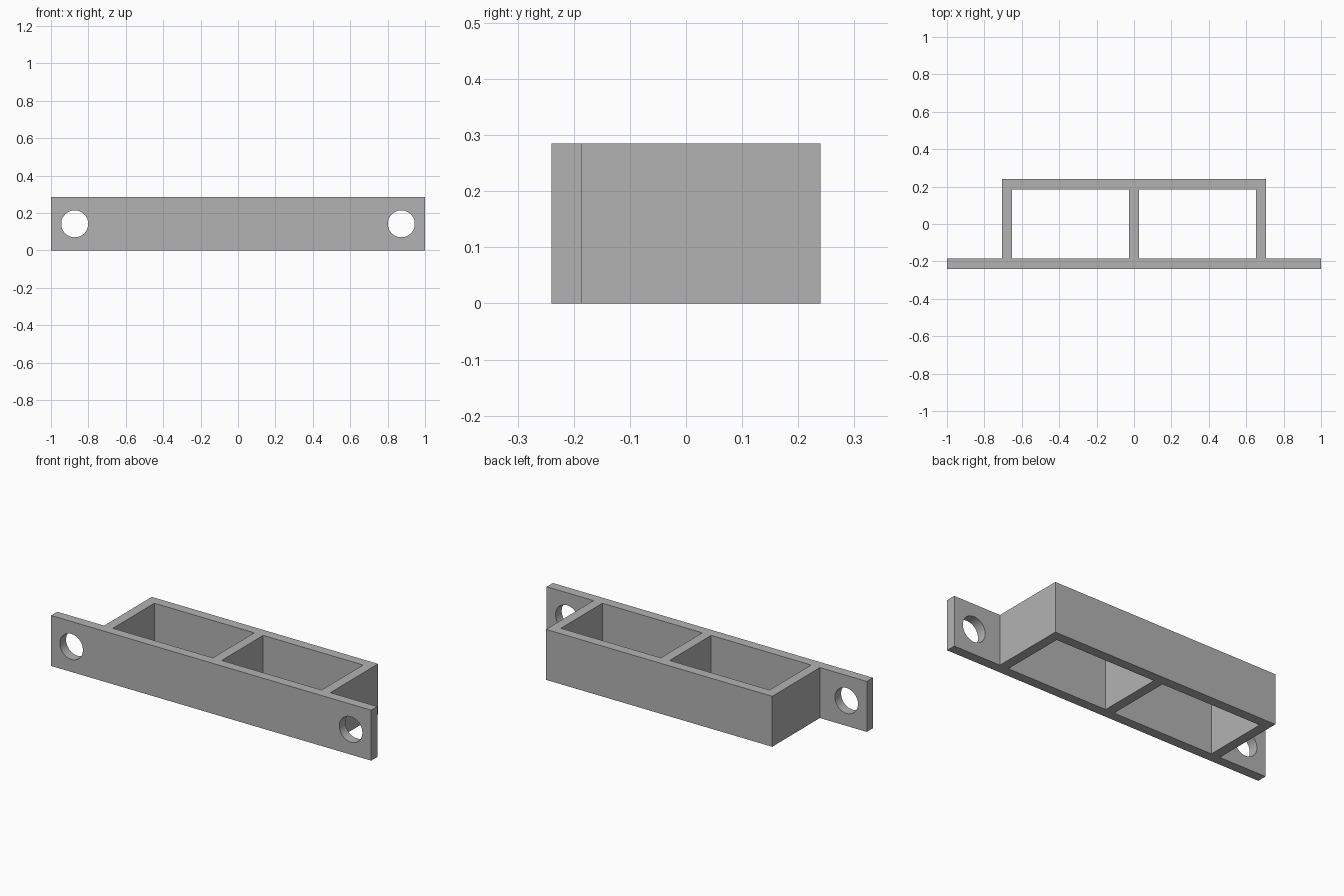
import bpy
import bmesh
import math
from mathutils import Matrix, Vector

cube = bpy.data.objects.get("Cube")
if cube:
    bpy.data.objects.remove(cube, do_unlink=True)

HEIGHT = 0.285
DEPTH = 0.24           # half depth
WALL = 0.055
BOX = 0.707            # half width of the box
HOLE_X, HOLE_R = 0.873, 0.072

grey = bpy.data.materials.new("plain grey")
grey.use_nodes = True
colour = (0.45, 0.45, 0.45, 1)
grey.diffuse_color = colour
grey.node_tree.nodes["Principled BSDF"].inputs["Base Color"].default_value = colour


def add_object(name, bm):
    bmesh.ops.recalc_face_normals(bm, faces=bm.faces)
    mesh = bpy.data.meshes.new(name)
    bm.to_mesh(mesh)
    bm.free()
    mesh.materials.append(grey)
    obj = bpy.data.objects.new(name, mesh)
    bpy.context.collection.objects.link(obj)
    return obj


def cut(target, cutter):
    cutter.hide_render = True
    mod = target.modifiers.new(cutter.name, "BOOLEAN")
    mod.operation = "DIFFERENCE"
    mod.solver = "EXACT"
    mod.object = cutter
    bpy.context.view_layer.objects.active = target
    bpy.ops.object.modifier_apply(modifier=mod.name)
    bpy.data.objects.remove(cutter, do_unlink=True)


# Mounting plate and box as one extruded plan outline
step = -DEPTH + WALL
half = [(1, -DEPTH), (1, step), (BOX, step), (BOX, DEPTH)]
outline = half + [(-x, y) for x, y in reversed(half)]
bm = bmesh.new()
base = bm.faces.new([bm.verts.new((x, y, 0)) for x, y in outline])
top = bmesh.ops.extrude_face_region(bm, geom=[base])["geom"]
bmesh.ops.translate(bm, vec=(0, 0, HEIGHT),
                    verts=[v for v in top if isinstance(v, bmesh.types.BMVert)])
bracket = add_object("twin_pocket_bracket", bm)

for side in (-1, 1):
    # Open pocket on each side of the divider
    inner, outer = WALL / 2, BOX - WALL
    bm = bmesh.new()
    bmesh.ops.create_cube(bm, size=1)
    bmesh.ops.scale(bm, vec=(outer - inner, 2 * (DEPTH - WALL), 1), verts=bm.verts)
    bmesh.ops.translate(bm, vec=(side * (inner + outer) / 2, 0, HEIGHT / 2), verts=bm.verts)
    cut(bracket, add_object("pocket_cutter", bm))

    # Screw hole through each ear
    bm = bmesh.new()
    place = (Matrix.Translation(Vector((side * HOLE_X, -DEPTH + WALL / 2, HEIGHT / 2)))
             @ Matrix.Rotation(math.pi / 2, 4, "X"))
    bmesh.ops.create_cone(bm, cap_ends=True, segments=48, radius1=HOLE_R,
                          radius2=HOLE_R, depth=3 * WALL, matrix=place)
    cut(bracket, add_object("hole_cutter", bm))

# Smooth hole walls with crisp edges
bpy.ops.object.select_all(action="DESELECT")
bracket.select_set(True)
bpy.context.view_layer.objects.active = bracket
bpy.ops.object.shade_smooth_by_angle(angle=math.radians(30))
